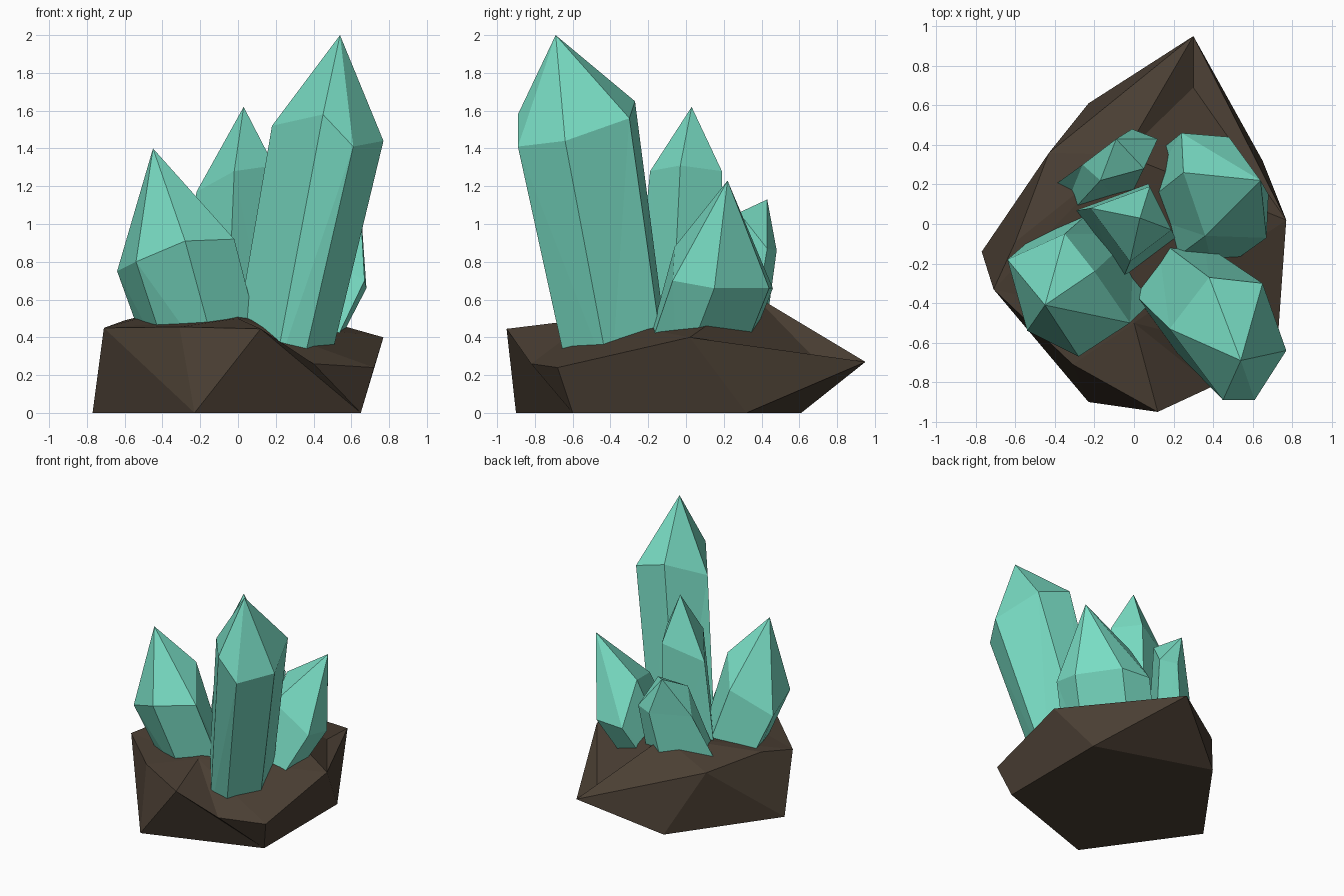
import bpy, bmesh
from mathutils import Vector

if "Cube" in bpy.data.objects:
    bpy.data.objects.remove(bpy.data.objects["Cube"])


def material(name, rgb):
    m = bpy.data.materials.new(name)
    m.diffuse_color = (*rgb, 1)
    m.use_nodes = True
    m.node_tree.nodes["Principled BSDF"].inputs["Base Color"].default_value = m.diffuse_color
    return m


TEAL = material("teal crystal", (0.19, 0.72, 0.55))
BROWN = material("brown rock", (0.070, 0.050, 0.034))


def build(name, verts, faces, mat):
    """Flat-shaded closed mesh from points and faces."""
    bm = bmesh.new()
    vs = [bm.verts.new(v) for v in verts]
    for f in faces:
        bm.faces.new([vs[i] for i in f])
    bmesh.ops.triangulate(bm, faces=[f for f in bm.faces if len(f.verts) == 4])
    bmesh.ops.recalc_face_normals(bm, faces=bm.faces)
    me = bpy.data.meshes.new(name)
    bm.to_mesh(me)
    bm.free()
    me.materials.append(mat)
    ob = bpy.data.objects.new(name, me)
    bpy.context.collection.objects.link(ob)


def crystal(name, tip, ring, base, scale, z0=0.15):
    """Leaning prism: shoulder ring, pointed tip, and a scaled copy of the ring sunk in the rock."""
    n = len(ring)
    c = sum((Vector(p) for p in ring), Vector()) / n
    foot = [(base[0] + (p[0] - c.x) * scale, base[1] + (p[1] - c.y) * scale, z0) for p in ring]
    faces = [tuple(range(n))[::-1]]
    for i in range(n):
        j = (i + 1) % n
        faces += [(i, j, n + j, n + i), (n + i, n + j, 2 * n)]
    build(name, foot + list(ring) + [tip], faces, TEAL)


# Rock base: pentagon foot, uneven rim, three top points, one front rim point
foot = [(.65, -.60, 0), (.65, .32, 0), (-.23, .61, 0), (-.77, -.14, 0), (-.23, -.90, 0)]
rim = [(.72, -.68, .24), (.77, .02, .40), (.30, .95, .27), (-.43, .36, .45),
       (-.60, -.09, .49), (-.71, -.33, .45), (.12, -.95, .445), (.40, -.82, .26)]
top = [(-.05, .35, .63), (.30, .69, .28), (0, -.50, .50), (-.31, -.71, .455)]
sides = [(0, 1, 6), (0, 6, 5), (1, 7, 6), (1, 2, 7), (2, 8, 7), (2, 3, 8), (3, 9, 8),
         (3, 10, 9), (3, 4, 10), (4, 16, 10), (4, 11, 16), (4, 0, 11), (0, 12, 11), (0, 5, 12)]
cap = [(6, 7, 14), (6, 14, 13), (7, 13, 14), (7, 8, 13), (8, 9, 13), (9, 10, 13), (10, 16, 15),
       (16, 11, 15), (10, 15, 13), (11, 12, 15), (12, 5, 15), (5, 6, 15), (6, 13, 15)]
build("rock_base", foot + rim + top, [(4, 3, 2, 1, 0)] + sides + cap, BROWN)

# Crystals
crystal("tall_crystal", (.54, -.69, 2.0),
        [(.77, -.64, 1.44), (.65, -.30, 1.56), (.38, -.27, 1.65),
         (.18, -.53, 1.52), (.45, -.89, 1.58), (.61, -.89, 1.41)],
        (.23, -.35), .87)
crystal("left_crystal", (-.45, -.41, 1.40),
        [(-.64, -.18, .75), (-.54, -.54, .80), (-.28, -.67, .91),
         (-.02, -.50, .92), (-.20, -.24, 1.12), (-.35, -.05, .93)],
        (-.13, -.17), .97)
crystal("centre_crystal", (.03, .03, 1.62),
        [(-.22, .08, 1.17), (-.02, -.19, 1.28), (.19, -.03, 1.31), (.08, .19, 1.28)],
        (-.03, -.03), 1.35)
crystal("right_crystal", (.64, .22, 1.23),
        [(.68, .15, .66), (.48, .44, .66), (.24, .46, .66),
         (.25, .26, .97), (.36, -.06, .88), (.67, -.07, .70)],
        (.19, .0), .97)
crystal("back_crystal", (-.09, .43, 1.13),
        [(.12, .43, .87), (-.01, .48, .86), (-.26, .30, .83),
         (-.17, .22, 1.02), (.05, .28, 1.06)],
        (-.21, .17), 1.55)
